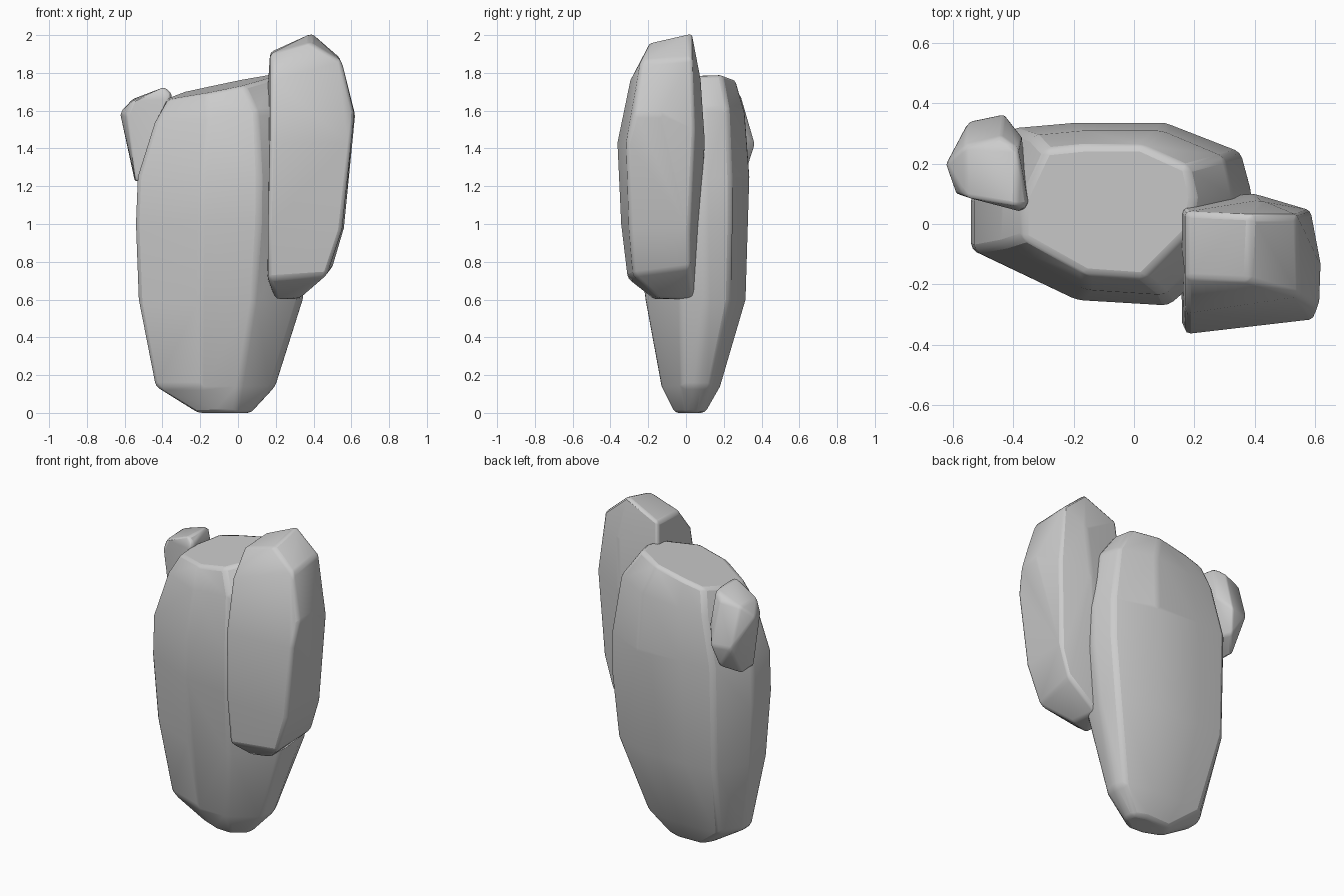
import bpy, bmesh, math


def hull_rock(name, points, bevel):
    """Faceted stone: convex hull of corner points with softened edges."""
    bm = bmesh.new()
    for p in points:
        bm.verts.new(p)
    bmesh.ops.convex_hull(bm, input=bm.verts[:])
    loose = [v for v in bm.verts if not v.link_faces]
    bmesh.ops.delete(bm, geom=loose, context='VERTS')
    bmesh.ops.dissolve_limit(bm, angle_limit=math.radians(4),
                             verts=bm.verts[:], edges=bm.edges[:])
    bmesh.ops.recalc_face_normals(bm, faces=bm.faces[:])
    me = bpy.data.meshes.new(name)
    bm.to_mesh(me)
    bm.free()
    ob = bpy.data.objects.new(name, me)
    bpy.context.collection.objects.link(ob)
    mod = ob.modifiers.new("soft_edges", 'BEVEL')
    mod.width = bevel
    mod.segments = 2
    mod.limit_method = 'ANGLE'
    mod.angle_limit = math.radians(20)
    bpy.ops.object.select_all(action='DESELECT')
    ob.select_set(True)
    bpy.context.view_layer.objects.active = ob
    bpy.ops.object.shade_smooth_by_angle(angle=math.radians(40))
    return ob


def stack(ring, levels):
    """Fit a unit outline to each level's box: z, x0, x1, y0, y1, tilt in x, tilt in y."""
    pts = []
    for z, x0, x1, y0, y1, tx, ty in levels:
        for u, v in ring:
            x, y = x0 + u * (x1 - x0), y0 + v * (y1 - y0)
            pts.append((x, y, z + tx * x + ty * y))
    return pts


# Main boulder, tapering to a narrow foot
main_ring = [(0, .3), (.37, .03), (.7, 0), (.97, .35), (1, .61),
             (.96, .84), (.69, 1), (.36, 1), (.135, .97), (0, .6)]
main_levels = [
    (0.00, -0.21, 0.07, -0.06, 0.10, 0, 0),
    (0.14, -0.435, 0.20, -0.13, 0.18, 0, 0),
    (0.60, -0.525, 0.345, -0.215, 0.315, 0, 0),
    (1.00, -0.54, 0.39, -0.265, 0.335, 0, 0),
    (1.25, -0.53, 0.39, -0.27, 0.335, 0, 0),
    (1.58, -0.44, 0.33, -0.235, 0.31, 0.1, 0),
    (1.74, -0.37, 0.20, -0.18, 0.26, 0.21, 0.08),
]
hull_rock("main_boulder", stack(main_ring, main_levels), 0.02)

# Tall slab leaning on the right front
slab = [
    (0.20, -0.17, 0.60), (0.33, -0.15, 0.61), (0.32, 0.04, 0.60),
    (0.16, -0.31, 0.71), (0.47, -0.28, 0.73), (0.50, 0.02, 0.77), (0.15, 0.06, 0.72),
    (0.16, -0.345, 1.00), (0.55, -0.30, 0.97), (0.56, 0.02, 0.97),
    (0.17, -0.365, 1.43), (0.60, -0.315, 1.43), (0.62, -0.14, 1.58),
    (0.615, -0.27, 1.58), (0.585, 0.045, 1.50), (0.40, 0.10, 1.45),
    (0.14, 0.08, 1.45), (0.17, -0.30, 1.75), (0.55, -0.24, 1.86), (0.54, 0.03, 1.88),
    (0.17, -0.18, 1.90), (0.17, 0.04, 1.91), (0.38, -0.19, 1.96), (0.39, 0.03, 2.01),
    (0.16, 0.06, 1.75), (0.42, 0.08, 1.75),
]
hull_rock("side_slab", slab, 0.02)

# Small chip on the upper left shoulder
chip = [
    (-0.37, 0.04, 1.66), (-0.35, 0.06, 1.69), (-0.39, 0.06, 1.725), (-0.385, 0.25, 1.72),
    (-0.56, 0.09, 1.65), (-0.625, 0.20, 1.59), (-0.59, 0.10, 1.58), (-0.56, 0.26, 1.66),
    (-0.43, 0.365, 1.42), (-0.55, 0.34, 1.42), (-0.44, 0.29, 1.68), (-0.37, 0.29, 1.50),
    (-0.54, 0.10, 1.22), (-0.545, 0.22, 1.22), (-0.46, 0.32, 1.28), (-0.40, 0.10, 1.30),
    (-0.58, 0.22, 1.38),
]
hull_rock("shoulder_chip", chip, 0.015)
